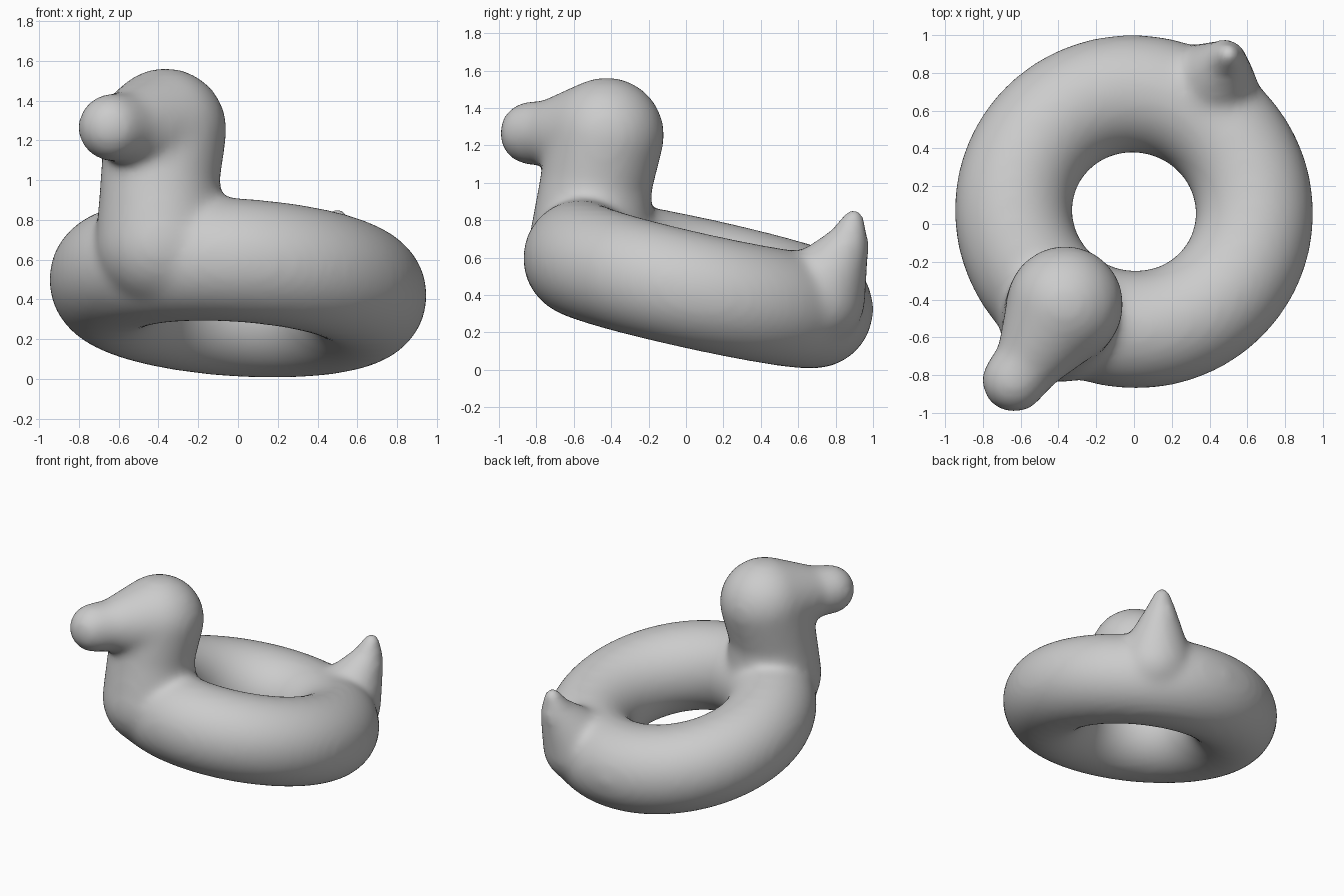
import bpy
import bmesh
from mathutils import Matrix, Vector

cube = bpy.data.objects.get("Cube")
if cube:
    bpy.data.objects.remove(cube)

# One plain grey
grey = bpy.data.materials.new("plain grey")
grey.use_nodes = True
grey.diffuse_color = (0.6, 0.6, 0.6, 1)
grey.node_tree.nodes["Principled BSDF"].inputs["Base Color"].default_value = grey.diffuse_color

# Tilted ring: higher under the head, lower under the tail
tilt = Vector((0, 0, 1)).rotation_difference(Vector((0.065, 0.22, 1)))
bpy.ops.mesh.primitive_torus_add(
    major_radius=0.64, minor_radius=0.312, major_segments=96, minor_segments=40,
    location=(0, 0.065, 0.46), rotation=tilt.to_euler())
duck = bpy.context.object
duck.name = duck.data.name = "duck_swim_ring"
body = bmesh.new()
body.from_mesh(duck.data)
body.transform(Matrix.LocRotScale(duck.location, tilt, None))
duck.location = duck.rotation_euler = (0, 0, 0)


def add_limb(*balls):
    """Wrap each neighbouring pair of (centre, radius) balls in a tapered capsule."""
    for pair in zip(balls, balls[1:]):
        part = bmesh.new()
        for centre, radius in pair:
            bmesh.ops.create_icosphere(part, subdivisions=4, radius=radius,
                                       matrix=Matrix.Translation(centre))
        hull = bmesh.ops.convex_hull(part, input=part.verts[:])
        inside = {g for g in hull["geom_interior"] if isinstance(g, bmesh.types.BMVert)}
        bmesh.ops.delete(part, geom=list(inside), context="VERTS")
        mesh = bpy.data.meshes.new("limb")
        part.to_mesh(mesh)
        part.free()
        body.from_mesh(mesh)
        bpy.data.meshes.remove(mesh)


head = ((-0.365, -0.425, 1.255), 0.31)

# Neck and head
add_limb(((-0.385, -0.51, 0.68), 0.33), ((-0.395, -0.485, 0.98), 0.3), head)
# Bill
add_limb(head, ((-0.55, -0.72, 1.265), 0.18), ((-0.635, -0.828, 1.265), 0.172))
# Pointed tail
add_limb(((0.4, 0.7, 0.38), 0.26), ((0.485, 0.865, 0.67), 0.115),
         ((0.5, 0.895, 0.81), 0.06))

body.to_mesh(duck.data)
body.free()
duck.data.materials.clear()
duck.data.materials.append(grey)

# Fuse the parts into one skin and soften the joins
remesh = duck.modifiers.new("fuse", "REMESH")
remesh.mode = "VOXEL"
remesh.voxel_size = 0.025
remesh.use_smooth_shade = True
soften = duck.modifiers.new("soften", "SMOOTH")
soften.factor = 0.5
soften.iterations = 22
